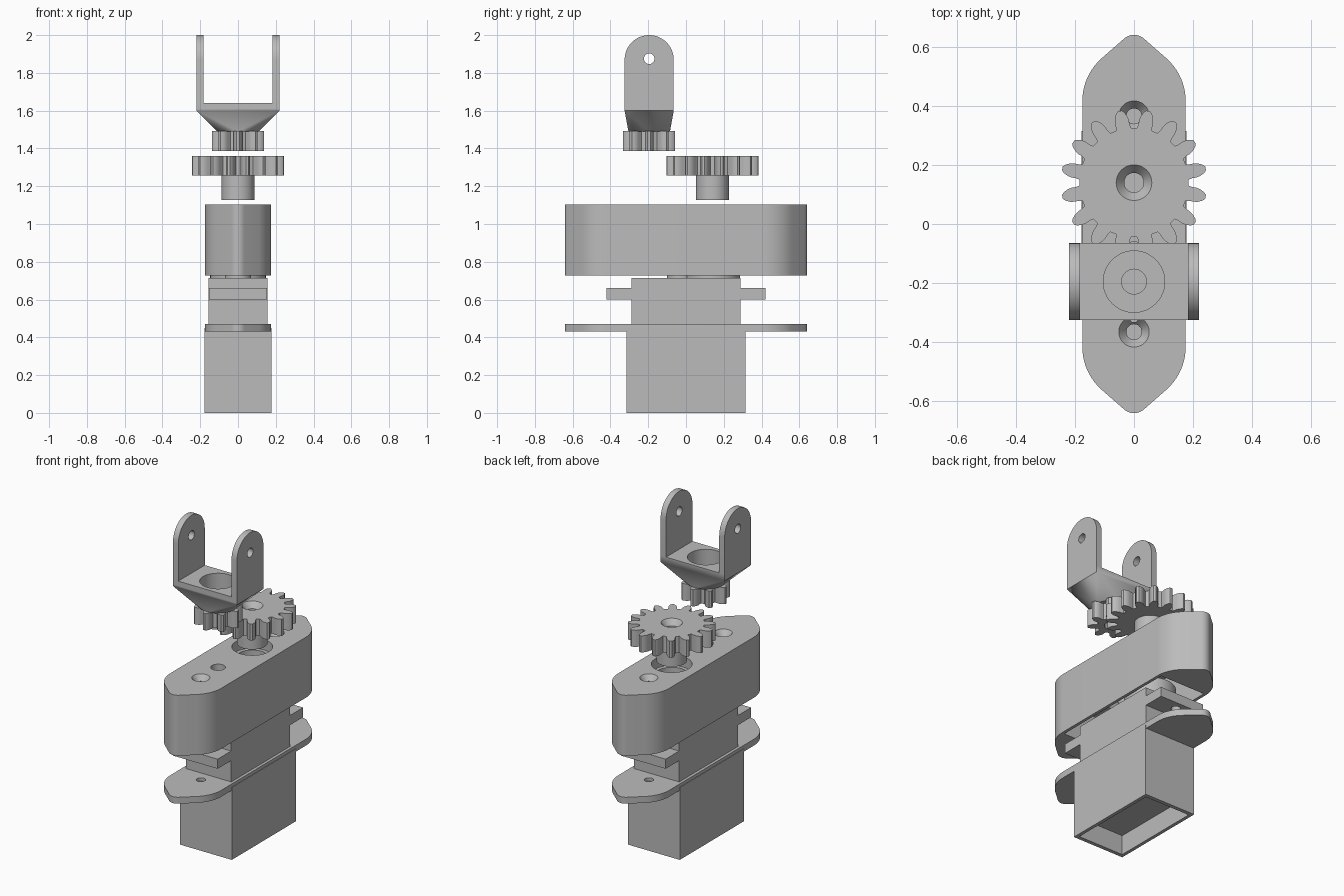
import bpy, bmesh
from math import pi, sin, cos, radians
from mathutils import Matrix, Vector

cube = bpy.data.objects.get("Cube")
if cube:
    bpy.data.objects.remove(cube, do_unlink=True)

grey = bpy.data.materials.new("matte grey")
grey.use_nodes = True
grey.diffuse_color = (0.5, 0.5, 0.5, 1)
grey.node_tree.nodes["Principled BSDF"].inputs["Base Color"].default_value = (0.5, 0.5, 0.5, 1)


def make(name, bm):
    bmesh.ops.recalc_face_normals(bm, faces=bm.faces)
    mesh = bpy.data.meshes.new(name)
    bm.to_mesh(mesh)
    bm.free()
    mesh.materials.append(grey)
    obj = bpy.data.objects.new(name, mesh)
    bpy.context.scene.collection.objects.link(obj)
    return obj


def prism(name, pts, z0, z1):
    bm = bmesh.new()
    face = bm.faces.new([bm.verts.new((x, y, z0)) for x, y in pts])
    out = bmesh.ops.extrude_face_region(bm, geom=[face])
    top = [v for v in out["geom"] if isinstance(v, bmesh.types.BMVert)]
    bmesh.ops.translate(bm, verts=top, vec=(0, 0, z1 - z0))
    return make(name, bm)


def box(name, hx, hy, z0, z1):
    return prism(name, [(-hx, -hy), (hx, -hy), (hx, hy), (-hx, hy)], z0, z1)


def cone(name, y, r0, r1, z0, z1):
    bm = bmesh.new()
    bmesh.ops.create_cone(bm, cap_ends=True, segments=48, radius1=r0, radius2=r1,
                          depth=z1 - z0, matrix=Matrix.Translation((0, y, (z0 + z1) / 2)))
    return make(name, bm)


def combine(obj, others, operation):
    for other in others:
        mod = obj.modifiers.new(operation.lower(), "BOOLEAN")
        mod.object, mod.operation, mod.solver = other, operation, "EXACT"
        bpy.context.view_layer.update()
        graph = bpy.context.evaluated_depsgraph_get()
        mesh = bpy.data.meshes.new_from_object(obj.evaluated_get(graph))
        obj.modifiers.clear()
        obj.data = mesh
        bpy.data.objects.remove(other, do_unlink=True)
    return obj


def arc(cx, cy, r, a0, a1, n):
    return [(cx + r * cos(radians(a0 + (a1 - a0) * i / n)),
             cy + r * sin(radians(a0 + (a1 - a0) * i / n))) for i in range(n + 1)]


def pointed_outline():
    # Straight sides, rounded shoulders, blunt rounded tips
    quarter = arc(-0.02, 0.415, 0.195, 0, 48, 10) + arc(0, 0.59, 0.05, 48, 90, 5)
    half = quarter + [(-x, y) for x, y in reversed(quarter[:-1])]
    return half + [(-x, -y) for x, y in half]


def gear_outline(y, count, profile, turn):
    # Each tooth is a mirrored list of (radius, half width as share of pitch)
    pts = []
    side = [(r, -f) for r, f in profile]
    for i in range(count):
        for r, f in side + [(r, -f) for r, f in reversed(side)]:
            a = (i + turn + f) * 2 * pi / count
            pts.append((r * cos(a), y + r * sin(a)))
    return pts


MAIN_Y, PINION_Y, SCREW_Y = 0.14, -0.195, 0.365
outline = pointed_outline()

# Lower case: open sleeve with a pointed flange
case = box("lower_case", 0.178, 0.315, 0, 0.45)
combine(case, [prism("flange", outline, 0.43, 0.47)], "UNION")
combine(case, [box("cavity", 0.157, 0.291, -0.1, 0.6)]
        + [cone("hole", s * SCREW_Y, 0.026, 0.026, 0.45, 0.5) for s in (1, -1)], "DIFFERENCE")

# Motor: body, mounting ears, gearbox rounds and output shaft
motor = box("motor", 0.155, 0.288, 0.12, 0.715)
combine(motor, [box("ears", 0.154, 0.42, 0.6, 0.66),
                cone("gearbox", MAIN_Y, 0.147, 0.147, 0.7, 0.82),
                cone("gearbox_end", -0.03, 0.07, 0.07, 0.7, 0.82),
                cone("output_shaft", MAIN_Y, 0.058, 0.058, 0.8, 0.9)], "UNION")
combine(motor, [cone("hole", s * SCREW_Y, 0.026, 0.026, 0.5, 0.8) for s in (1, -1)], "DIFFERENCE")

# Upper housing: solid cover with motor pocket, bearing seat and screw holes
housing = prism("upper_housing", outline, 0.728, 1.104)
cuts = [box("body_pocket", 0.157, 0.291, 0.6, 0.978),
        box("ear_pocket", 0.156, 0.425, 0.6, 0.92),
        cone("bearing_seat", MAIN_Y, 0.115, 0.115, 1.04, 1.2),
        cone("shaft_hole", MAIN_Y, 0.092, 0.092, 0.9, 1.2),
        cone("pinion_hole", PINION_Y, 0.042, 0.042, 0.9, 1.2)]
for s in (1, -1):
    cuts += [cone("screw_hole", s * SCREW_Y, 0.026, 0.026, 0.8, 1.2),
             cone("countersink", s * SCREW_Y, 0.026, 0.053, 1.07, 1.106)]
combine(housing, cuts, "DIFFERENCE")

# Main gear on its hollow shaft
gear = prism("main_gear", gear_outline(MAIN_Y, 16, [
    (0.185, 0.36), (0.197, 0.31), (0.212, 0.29), (0.226, 0.24), (0.24, 0.15), (0.247, 0.07)],
    0.5), 1.257, 1.36)
combine(gear, [cone("shaft", MAIN_Y, 0.087, 0.087, 1.127, 1.3)], "UNION")
combine(gear, [cone("bore", MAIN_Y, 0.033, 0.033, 1.0, 1.5),
               cone("countersink", MAIN_Y, 0.033, 0.061, 1.325, 1.361),
               cone("socket", MAIN_Y, 0.058, 0.058, 1.0, 1.22)], "DIFFERENCE")

# Fork pinion
pinion = prism("pinion", gear_outline(PINION_Y, 8, [
    (0.082, 0.34), (0.095, 0.29), (0.108, 0.27), (0.12, 0.22), (0.131, 0.14), (0.138, 0.07)],
    0), 1.387, 1.492)
combine(pinion, [cone("bore", PINION_Y, 0.042, 0.042, 1.3, 1.6)], "DIFFERENCE")

# Fork base: round foot widening to a rectangle
bm = bmesh.new()
for x, y in arc(0, PINION_Y, 0.11, 0, 352.5, 47):
    bm.verts.new((x, y, 1.49))
for x in (-0.22, 0.22):
    for y in (-0.13, 0.13):
        for z in (1.6, 1.64):
            bm.verts.new((x, PINION_Y + y, z))
bmesh.ops.convex_hull(bm, input=bm.verts)
bmesh.ops.dissolve_limit(bm, angle_limit=radians(0.5), verts=bm.verts, edges=bm.edges)
fork = make("fork", bm)

# Fork arms: round-topped plates, turned upright
for side in (-1, 1):
    profile = [(-0.13, 1.61), (0.13, 1.61)] + arc(0, 1.87, 0.13, 0, 180, 24)
    arm = prism("arm", profile, 0.183, 0.22)
    for v in arm.data.vertices:
        y, z, x = v.co
        v.co = Vector((x if side > 0 else 0.403 - x - 0.403 * 2 + 0.403, PINION_Y + y, z))
    if side < 0:
        arm.data.flip_normals()
    combine(fork, [arm], "UNION")
pin = cone("pin_hole", 0, 0.028, 0.028, -0.5, 0.5)
pin.data.transform(Matrix.Translation((0, PINION_Y, 1.875)) @ Matrix.Rotation(pi / 2, 4, "Y"))
combine(fork, [pin, cone("well", PINION_Y, 0.104, 0.104, 1.502, 1.8),
               cone("bore", PINION_Y, 0.042, 0.042, 1.4, 1.8)], "DIFFERENCE")

# Smooth the round walls, keep hard edges
bpy.ops.object.select_all(action="DESELECT")
for obj in (case, motor, housing, gear, pinion, fork):
    obj.select_set(True)
    bpy.context.view_layer.objects.active = obj
bpy.ops.object.shade_smooth_by_angle(angle=radians(25))
